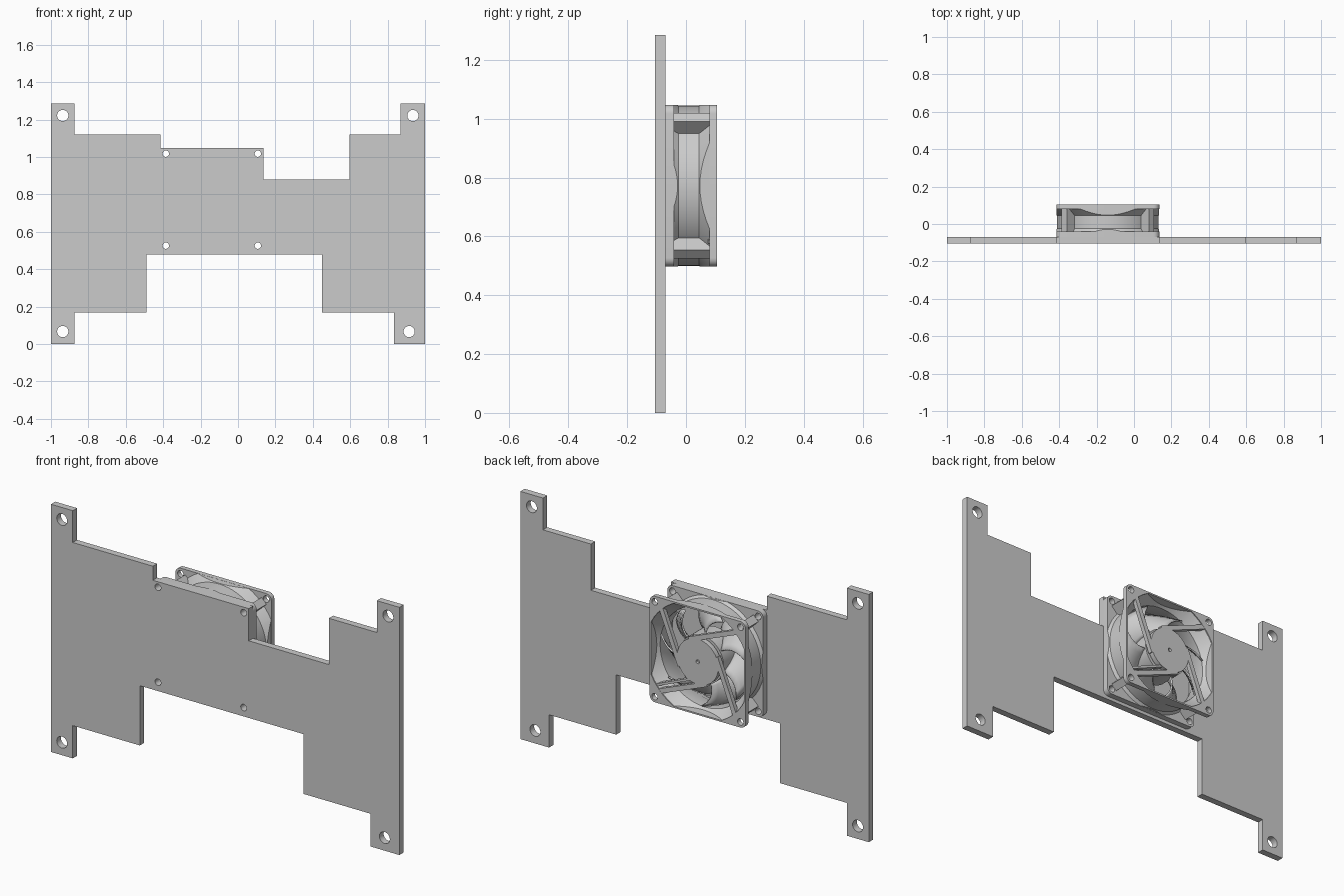
import bpy, bmesh
from math import sin, cos, pi, radians
from mathutils import Matrix, Vector

old = bpy.data.objects.get("Cube")
if old:
    bpy.data.objects.remove(old, do_unlink=True)

grey = bpy.data.materials.new("light_grey")
grey.use_nodes = True
COLOUR = (0.6, 0.6, 0.6, 1)
grey.diffuse_color = COLOUR
grey.node_tree.nodes["Principled BSDF"].inputs["Base Color"].default_value = COLOUR

CX, CZ = -0.14, 0.772      # fan centre
HALF = 0.275               # half the fan width
SCREW = 0.246              # screw offset from the fan centre


def finish(name, bm):
    bmesh.ops.recalc_face_normals(bm, faces=bm.faces[:])
    mesh = bpy.data.meshes.new(name)
    bm.to_mesh(mesh)
    bm.free()
    mesh.materials.append(grey)
    ob = bpy.data.objects.new(name, mesh)
    bpy.context.collection.objects.link(ob)
    return ob


def slab(name, outline, y0, y1):
    """Extrude an x/z outline from y0 to y1."""
    bm = bmesh.new()
    face = bm.faces.new([bm.verts.new((x, y0, z)) for x, z in outline])
    ext = bmesh.ops.extrude_face_region(bm, geom=[face])["geom"]
    moved = [v for v in ext if isinstance(v, bmesh.types.BMVert)]
    bmesh.ops.translate(bm, verts=moved, vec=(0, y1 - y0, 0))
    return finish(name, bm)


def lathe(name, profile, cx=CX, cz=CZ, n=64):
    """Solid turned about the y axis from (radius, y) points."""
    bm = bmesh.new()
    rings = [[bm.verts.new((cx + r * cos(2 * pi * i / n), y, cz + r * sin(2 * pi * i / n)))
              for i in range(n)] for r, y in profile]
    for a, b in zip(rings, rings[1:]):
        for i in range(n):
            j = (i + 1) % n
            bm.faces.new((a[i], a[j], b[j], b[i]))
    bm.faces.new(rings[0])
    bm.faces.new(rings[-1])
    return finish(name, bm)


def combine(ob, other, operation):
    """Apply a boolean and discard the second solid."""
    other.hide_render = True
    mod = ob.modifiers.new("cut", 'BOOLEAN')
    mod.operation, mod.object, mod.solver = operation, other, 'EXACT'
    bpy.context.view_layer.objects.active = ob
    bpy.ops.object.modifier_apply(modifier=mod.name)
    bpy.data.objects.remove(other, do_unlink=True)


def square(h, radius=0.03):
    """Rounded square outline about the fan centre."""
    pts = []
    for q in range(4):
        mid = pi / 4 + q * pi / 2
        sx, sz = (1 if cos(mid) > 0 else -1), (1 if sin(mid) > 0 else -1)
        for k in range(7):
            a = q * pi / 2 + k * pi / 12
            pts.append((CX + sx * (h - radius) + radius * cos(a),
                        CZ + sz * (h - radius) + radius * sin(a)))
    return pts


def bar(name, p, q, width, y0, y1):
    """Straight bar between two points given relative to the fan centre."""
    p, q = Vector(p), Vector(q)
    d = (q - p).normalized() * width / 2
    side = Vector((-d.y, d.x))
    return slab(name, [(CX + v.x, CZ + v.y) for v in (p + side, q + side, q - side, p - side)], y0, y1)


def turn(p, k):
    return Matrix.Rotation(k * pi / 2, 2) @ Vector(p)


corners = [(sx * SCREW, sz * SCREW) for sx in (-1, 1) for sz in (-1, 1)]

# Mounting plate with stepped outline
plate = slab("mounting_plate", [
    (-1, 0), (-.875, 0), (-.875, .17), (-.49, .17), (-.49, .48), (.45, .48),
    (.45, .17), (.835, .17), (.835, 0), (1, 0), (1, 1.285), (.87, 1.285),
    (.87, 1.12), (.595, 1.12), (.595, .88), (.135, .88), (.135, 1.047),
    (-.415, 1.047), (-.415, 1.12), (-.875, 1.12), (-.875, 1.285), (-1, 1.285)],
    -0.105, -0.07)
for x, z in [(-.937, 1.222), (.935, 1.222), (-.937, .067), (.915, .067)]:
    combine(plate, lathe("hole", [(.03, -.2), (.03, 0)], x, z, 32), 'DIFFERENCE')
for x, z in corners:
    combine(plate, lathe("hole", [(.017, -.2), (.017, 0)], CX + x, CZ + z, 24), 'DIFFERENCE')

# Fan frame: flared duct trimmed to a square, corner webs and two flanges
frame = lathe("fan_frame", [(.29, -.055), (.283, -.04), (.272, -.025), (.272, .045),
                            (.311, .08), (.325, .092)])
combine(frame, slab("trim", square(HALF - .0006), -.2, .2), 'INTERSECT')
for k in range(4):
    a = pi / 4 + k * pi / 2
    d = Vector((cos(a), sin(a)))
    combine(frame, bar("web", d * .262, d * .33, .04, -.05, .09), 'UNION')
for y0, y1 in ((-.07, -.04), (.08, .105)):
    combine(frame, slab("flange", square(HALF), y0, y1), 'UNION')
bore = lathe("bore", [(.275, -.1), (.275, -.065), (.257, -.03), (.257, .045), (.30, .1), (.30, .15)])
combine(bore, slab("trim", square(HALF - .008), -.2, .2), 'INTERSECT')
combine(frame, bore, 'DIFFERENCE')
for x, z in corners:
    combine(frame, lathe("hole", [(.017, -.2), (.017, .2)], CX + x, CZ + z, 24), 'DIFFERENCE')

# Motor mount with a small centre hole, held by four tangential struts
mount = lathe("motor_mount", [(.118, .078), (.118, .104)])
combine(mount, lathe("hole", [(.01, .09), (.01, .2)], n=16), 'DIFFERENCE')
outer, inner = (-.237, .218), (.05, .104)
struts = [bar("strut_%d" % (k + 1), turn(outer, k), turn(inner, k), .024, .082, .104)
          for k in range(4)]

# Cable guide beside the strut at the lower left
guide = bar("cable_guide", (.25, -.19), (.0, -.085), .012, .075, .1)

# Rotor hub and swept blades
hub = lathe("rotor_hub", [(.11, -.06), (.125, -.045), (.125, .07)])
bm = bmesh.new()
BLADES, RADIAL, CHORD = 7, 6, 6
for b in range(BLADES):
    grid = []
    for i in range(RADIAL + 1):
        s = i / RADIAL
        r = .118 + .13 * s
        row = []
        for j in range(CHORD + 1):
            t = j / CHORD
            a = 2 * pi * b / BLADES + radians(22) * s * s + radians(44) * t
            y = -.05 + .11 * t ** 1.3
            row.append(bm.verts.new((CX + r * cos(a), y, CZ + r * sin(a))))
        grid.append(row)
    for i in range(RADIAL):
        for j in range(CHORD):
            bm.faces.new((grid[i][j], grid[i + 1][j], grid[i + 1][j + 1], grid[i][j + 1]))
blades = finish("fan_blades", bm)
solid = blades.modifiers.new("thickness", 'SOLIDIFY')
solid.thickness = .008
solid.offset = 0

# Smooth the curved walls, keep the edges sharp
bpy.ops.object.select_all(action='DESELECT')
for ob in [plate, frame, mount, guide, hub, blades] + struts:
    ob.select_set(True)
bpy.context.view_layer.objects.active = frame
bpy.ops.object.shade_smooth_by_angle(angle=radians(30))
